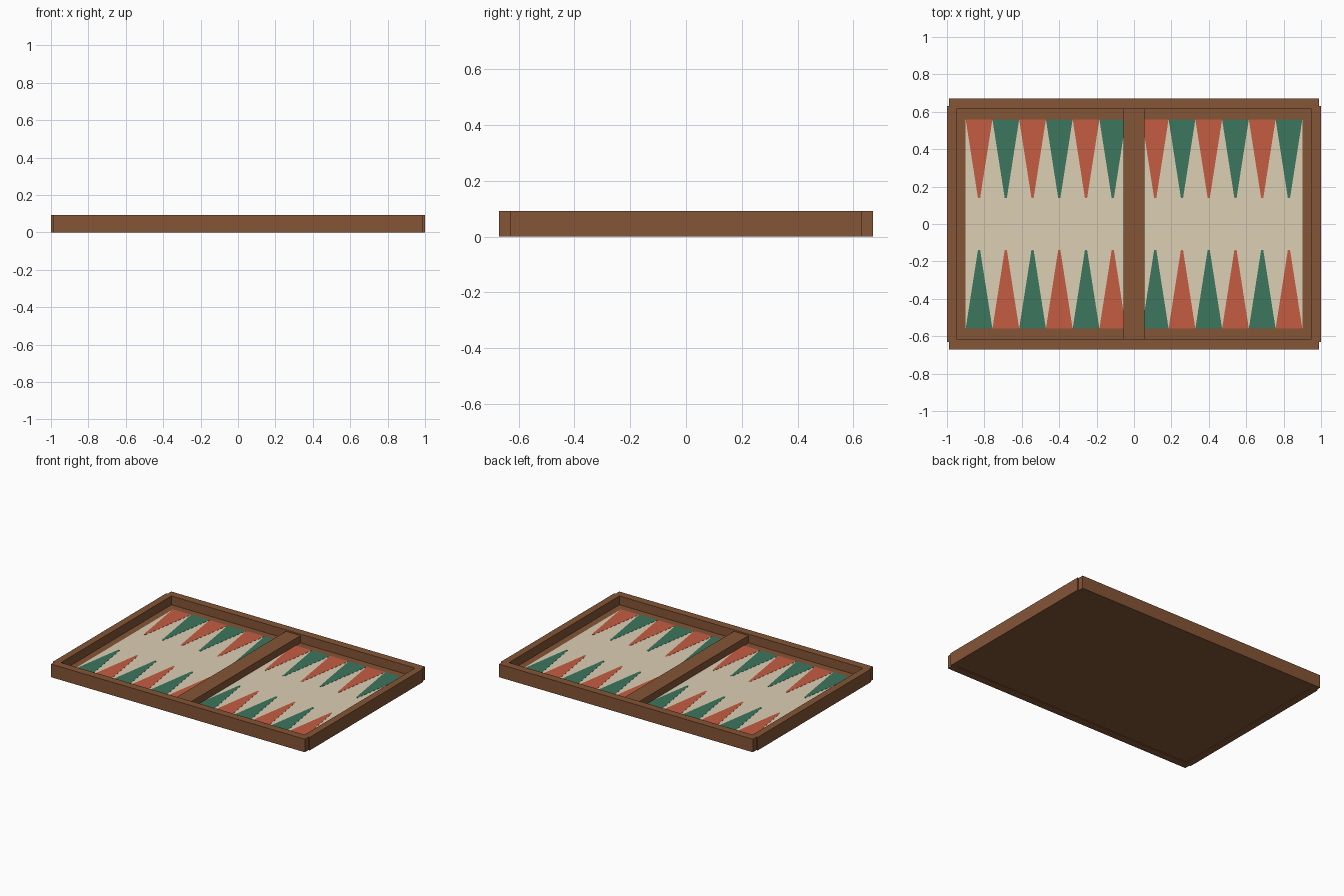
import bpy

if "Cube" in bpy.data.objects:
    bpy.data.objects.remove(bpy.data.objects["Cube"])

def mat(name, rgb):
    m = bpy.data.materials.new(name)
    m.diffuse_color = (*rgb, 1)
    m.use_nodes = True
    m.node_tree.nodes["Principled BSDF"].inputs["Base Color"].default_value = m.diffuse_color
    return m

WOOD = mat("brown_wood", (0.231, 0.090, 0.037))
CREAM = mat("cream_field", (0.72, 0.62, 0.45))
RED = mat("brick_red", (0.55, 0.107, 0.054))
GREEN = mat("dark_green", (0.045, 0.180, 0.112))

def prisms(name, outlines, z0, z1, material):
    """One object made of upright prisms over counter-clockwise outlines."""
    verts, faces = [], []
    for o in outlines:
        b, n = len(verts), len(o)
        verts += [(x, y, z0) for x, y in o] + [(x, y, z1) for x, y in o]
        faces.append([b + i for i in reversed(range(n))])
        faces.append([b + n + i for i in range(n)])
        for i in range(n):
            j = (i + 1) % n
            faces.append([b + i, b + j, b + n + j, b + n + i])
    me = bpy.data.meshes.new(name)
    me.from_pydata(verts, [], faces)
    me.materials.append(material)
    ob = bpy.data.objects.new(name, me)
    bpy.context.collection.objects.link(ob)
    return ob

def rect(x0, y0, x1, y1):
    return [(x0, y0), (x1, y0), (x1, y1), (x0, y1)]

def turned(outline):
    return [(-x, -y) for x, y in outline]

TOP, FLOOR = 0.092, 0.03
IX, IY = 0.95, 0.615          # inner edge of the frame

# Tray floor
prisms("tray_floor", [rect(-IX, -IY, IX, IY)], 0.004, FLOOR, WOOD)

# Long rails front and back
back = rect(-0.99, IY, 0.99, 0.67)
prisms("back_rail", [back], 0, TOP, WOOD)
prisms("front_rail", [turned(back)], 0, TOP, WOOD)

# Side rails, stepped slightly outward past the long rails
side = [(IX, -IY), (0.99, -IY), (0.99, -0.63), (1, -0.63),
        (1, 0.63), (0.99, 0.63), (0.99, IY), (IX, IY)]
prisms("right_rail", [side], 0, TOP, WOOD)
prisms("left_rail", [turned(side)], 0, TOP, WOOD)

# Centre bar
prisms("centre_bar", [rect(-0.057, -IY, 0.057, IY)], FLOOR, 0.082, WOOD)

# Playing field plate
FIELD = FLOOR + 0.002
prisms("playing_field", [rect(-0.9, -0.56, 0.9, 0.56)], FLOOR, FIELD, CREAM)

# Twelve points per side, alternating colours; each half starts over
W, TIP = 0.143, 0.006
reds, greens = [], []
for start in (-0.9, 0.9 - 6 * W):
    for i in range(6):
        a = start + i * W
        c = a + W / 2
        far = [(a, 0.56), (c - TIP, 0.14), (c + TIP, 0.14), (a + W, 0.56)]
        near = [(a, -0.56), (a + W, -0.56), (c + TIP, -0.14), (c - TIP, -0.14)]
        (greens if i % 2 else reds).append(far)
        (reds if i % 2 else greens).append(near)
prisms("red_points", reds, FIELD, FIELD + 0.001, RED)
prisms("green_points", greens, FIELD, FIELD + 0.001, GREEN)
